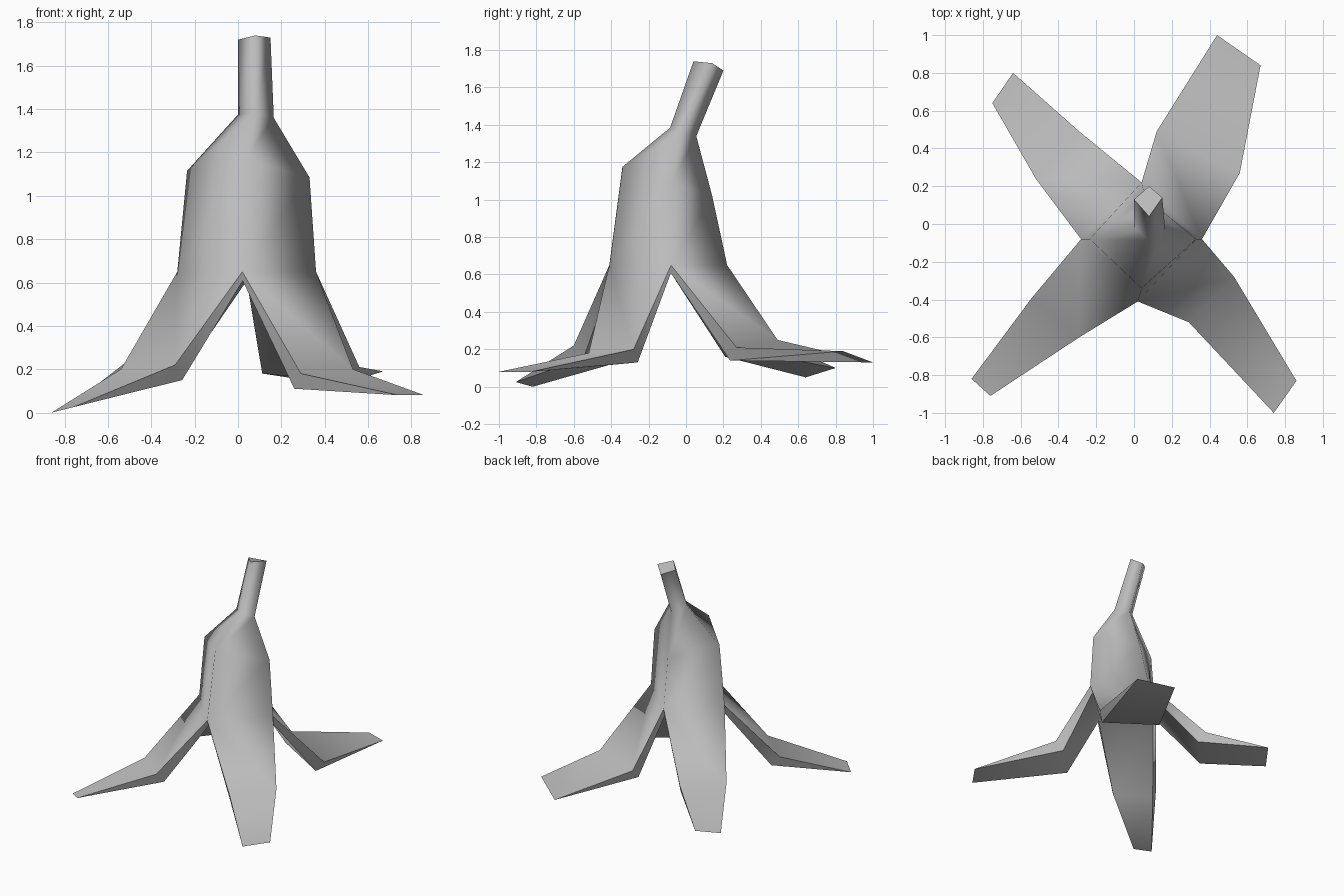
import bpy, bmesh
from mathutils import Vector

if "Cube" in bpy.data.objects:
    bpy.data.objects.remove(bpy.data.objects["Cube"], do_unlink=True)

grey = bpy.data.materials.new("plain grey")
grey.use_nodes = True
grey.diffuse_color = (0.5, 0.5, 0.5, 1)
grey.node_tree.nodes["Principled BSDF"].inputs["Base Color"].default_value = (0.5, 0.5, 0.5, 1)

# Four-cornered rings up the skin and stem: right, front, left, back corner
rings = [
    [(-0.28, -0.08, 0.65), (0.02, -0.41, 0.65), (0.36, -0.08, 0.65), (0.04, 0.22, 0.65)],
    [(-0.235, -0.08, 1.115), (0.04, -0.34, 1.175), (0.33, -0.08, 1.085), (0.06, 0.14, 1.02)],
    [(0.0, -0.02, 1.375), (0.08, -0.085, 1.385), (0.165, -0.03, 1.36), (0.09, 0.055, 1.34)],
    [(0.0, 0.13, 1.72), (0.08, 0.04, 1.74), (0.15, 0.14, 1.73), (0.08, 0.2, 1.69)],
]
# Each flap: bend edge then tip edge, starting below ring corner i and i + 1
flaps = [
    [(-0.54, -0.39, 0.2), (-0.29, -0.6, 0.22), (-0.86, -0.82, 0.0), (-0.76, -0.91, 0.025)],
    [(0.29, -0.52, 0.18), (0.53, -0.28, 0.2), (0.74, -1.0, 0.08), (0.86, -0.83, 0.08)],
    [(0.56, 0.27, 0.21), (0.12, 0.49, 0.25), (0.67, 0.84, 0.19), (0.44, 1.0, 0.13)],
    [(-0.29, 0.49, 0.24), (-0.52, 0.24, 0.23), (-0.64, 0.8, 0.1), (-0.75, 0.64, 0.05)],
]

bm = bmesh.new()
rows = [[bm.verts.new(p) for p in ring] for ring in rings]

# Closed skin and stem
for low, high in zip(rows, rows[1:]):
    for i in range(4):
        j = (i + 1) % 4
        bm.faces.new((low[i], low[j], high[j], high[i]))
bm.faces.new(rows[-1])

# Underside of the skin, between the flaps
centre = Vector((0.04, -0.09, 0))
inner = [bm.verts.new(v.co.lerp(centre, 0.08) + Vector((0, 0, 0.01))) for v in rows[0]]
bm.faces.new(inner[::-1])

# Peeled flaps: outer skin, inner skin and thin side walls
sharp = []
for i, points in enumerate(flaps):
    j = (i + 1) % 4
    a, b = rows[0][i], rows[0][j]
    c, d, e, f = (bm.verts.new(p) for p in points)
    inside = []
    for v in (c, d):
        inward = centre - v.co
        inward.z = 0
        inside.append(bm.verts.new(v.co + inward.normalized() * 0.06 - Vector((0, 0, 0.07))))
    g, h = inside
    bm.faces.new((a, c, d, b))
    bm.faces.new((c, e, f, d))
    bm.faces.new((inner[i], inner[j], h, g))
    bm.faces.new((g, h, f, e))
    for top, bend, tip, under, root in ((a, c, e, g, inner[i]), (b, d, f, h, inner[j])):
        bm.faces.new((top, root, under, bend))
        bm.faces.new((bend, under, tip))
        sharp += [(top, bend), (bend, tip), (root, under), (under, tip)]
    sharp.append((e, f))

bmesh.ops.recalc_face_normals(bm, faces=bm.faces)
for face in bm.faces:
    face.smooth = True
for pair in sharp:
    bm.edges.get(pair).smooth = False
for k in range(4):
    bm.edges.get((rows[-1][k], rows[-1][(k + 1) % 4])).smooth = False

mesh = bpy.data.meshes.new("fruit_peel")
bm.to_mesh(mesh)
bm.free()
mesh.materials.append(grey)
peel = bpy.data.objects.new("fruit_peel", mesh)
bpy.context.collection.objects.link(peel)
